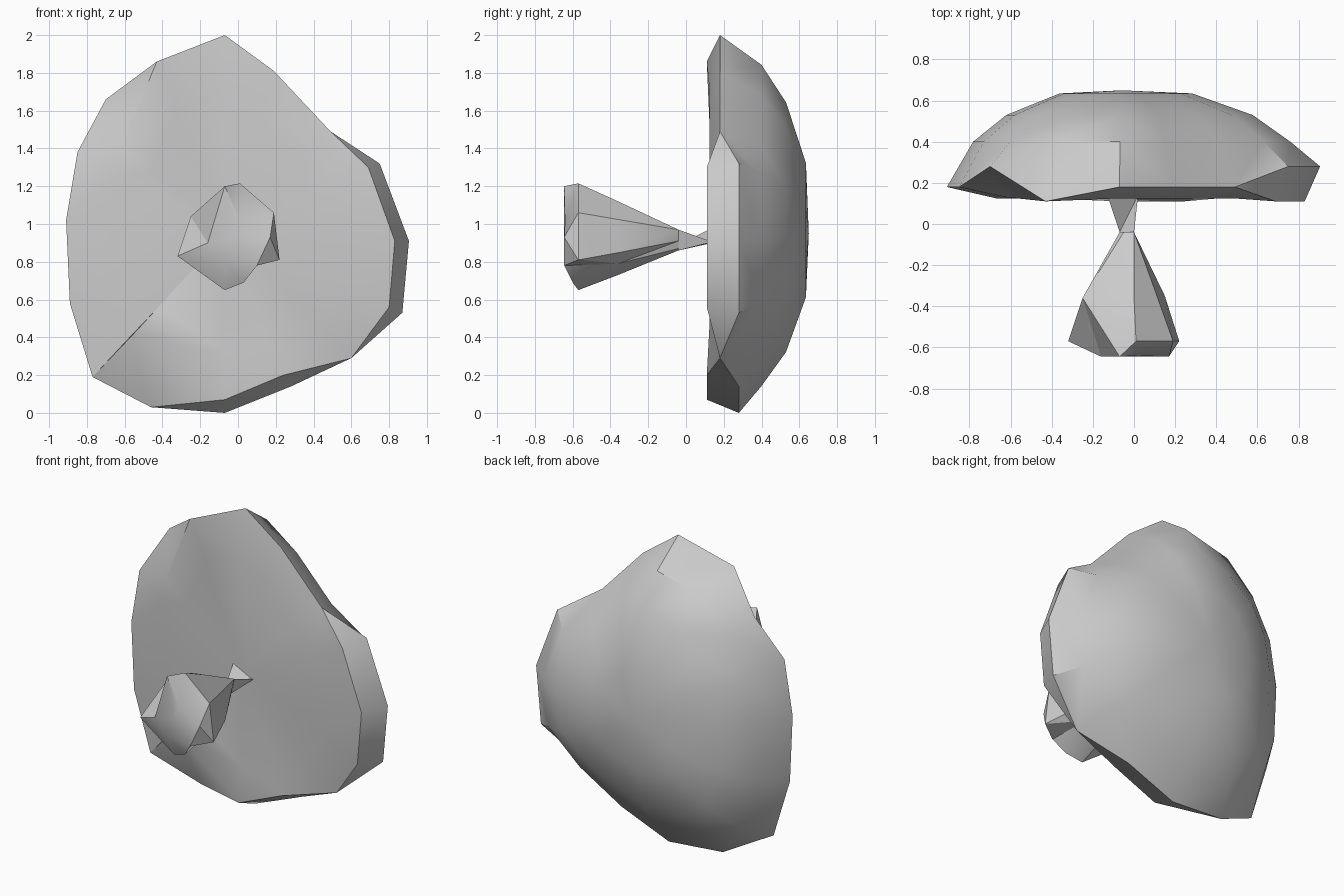
import bpy, bmesh

if "Cube" in bpy.data.objects:
    bpy.data.objects.remove(bpy.data.objects["Cube"])

grey = bpy.data.materials.new("stone_grey")
grey.diffuse_color = (0.6, 0.6, 0.6, 1)
grey.use_nodes = True
grey.node_tree.nodes["Principled BSDF"].inputs["Base Color"].default_value = grey.diffuse_color


def loft(name, rings, first=None, last=None, angle=0.5):
    """Skin rings of equal count; close each end with a fan or leave it open."""
    bm = bmesh.new()
    rows = [[bm.verts.new(p) for p in ring] for ring in rings]
    n = len(rows[0])
    for a, b in zip(rows, rows[1:]):
        for i in range(n):
            j = (i + 1) % n
            bm.faces.new((a[i], a[j], b[j], b[i]))
    for tip, row in ((first, rows[0]), (last, rows[-1])):
        if tip:
            c = bm.verts.new(tip)
            for i in range(n):
                bm.faces.new((c, row[i], row[(i + 1) % n]))
    bmesh.ops.remove_doubles(bm, verts=bm.verts, dist=0.002)
    bmesh.ops.triangulate(bm, faces=[f for f in bm.faces if len(f.verts) > 3])
    bmesh.ops.recalc_face_normals(bm, faces=bm.faces)
    mesh = bpy.data.meshes.new(name)
    bm.to_mesh(mesh)
    bm.free()
    mesh.materials.append(grey)
    ob = bpy.data.objects.new(name, mesh)
    bpy.context.collection.objects.link(ob)
    bpy.ops.object.select_all(action='DESELECT')
    ob.select_set(True)
    bpy.context.view_layer.objects.active = ob
    bpy.ops.object.shade_smooth_by_angle(angle=angle)
    return ob


# Domed cap: irregular rim, clockwise from the top (x, y, z)
rim = [(-.07, .18, 2.0), (.19, .18, 1.81), (.49, .18, 1.49), (.75, .28, 1.32),
       (.905, .28, .91), (.87, .28, .53), (.60, .18, .29), (.28, .28, .14),
       (-.07, .28, 0), (-.46, .27, .03), (-.77, .18, .19), (-.89, .18, .58),
       (-.91, .18, 1.02), (-.85, .18, 1.38), (-.70, .28, 1.66), (-.43, .11, 1.86)]
# Front edge, where the rim turns onto the nearly flat face
edge = list(rim)
edge[3] = (.69, .11, 1.30)
edge[4] = (.83, .11, .91)
edge[5] = (.80, .11, .56)
edge[7] = (.24, .11, .20)
edge[8] = (-.07, .11, .07)
edge[9] = (-.56, .13, .41)
edge[14] = (-.62, .13, 1.40)

CX, CZ = -.06, .95


def shrink(s, y, ring=rim):
    return [(CX + (x - CX) * s, y, CZ + (z - CZ) * s) for x, _, z in ring]


dome = [shrink(.85, .40), shrink(.66, .53), shrink(.355, .635)]
# Facet at the upper left of the dome
dome[0][15] = (-.40, .40, 1.76)
loft("cap", [shrink(.72, .125, edge), edge, rim] + dome,
     first=(CX, .13, CZ), last=(CX, .65, CZ), angle=0.6)

# Faceted knob: front face, widest ring, shoulder and narrow waist
face = [(-.07, -.645, 1.20), (.01, -.64, 1.02), (.17, -.645, .93), (.17, -.645, .93),
        (.10, -.645, .78), (-.07, -.645, .80), (-.07, -.645, .80),
        (-.16, -.645, .90), (-.07, -.645, 1.20)]
wide = [(-.07, -.645, 1.20), (.01, -.57, 1.215), (.19, -.57, 1.06), (.22, -.57, .81),
        (.10, -.645, .78), (.03, -.60, .69), (-.07, -.57, .65),
        (-.32, -.57, .83), (-.25, -.36, 1.04)]
shoulder = [(-.07, -.36, 1.11), (0, -.36, 1.12), (.115, -.36, 1.024), (.15, -.35, .85),
            (.08, -.36, .79), (.01, -.36, .75), (-.07, -.36, .73),
            (-.20, -.36, .84), (-.25, -.36, 1.04)]
waist = [(-.05, -.04, .96), (0, -.04, .97), (0, -.04, .97), (0, -.04, .97),
         (-.01, -.04, .91), (-.02, -.04, .87), (-.05, -.04, .86),
         (-.07, -.04, .88), (-.07, -.04, .93)]
loft("knob", [face, wide, shoulder, waist],
     first=(-.02, -.645, .93), last=(-.03, -.04, .92), angle=0.5)

# Short twisted neck joining knob and cap
loft("neck",
     [[(0, -.04, .97), (-.03, -.04, .86), (-.07, -.04, .89)],
      [(.02, .14, .905), (-.05, .14, .90), (-.13, .14, .98)]],
     first=(-.03, -.04, .91), last=(-.05, .14, .93), angle=0.3)
